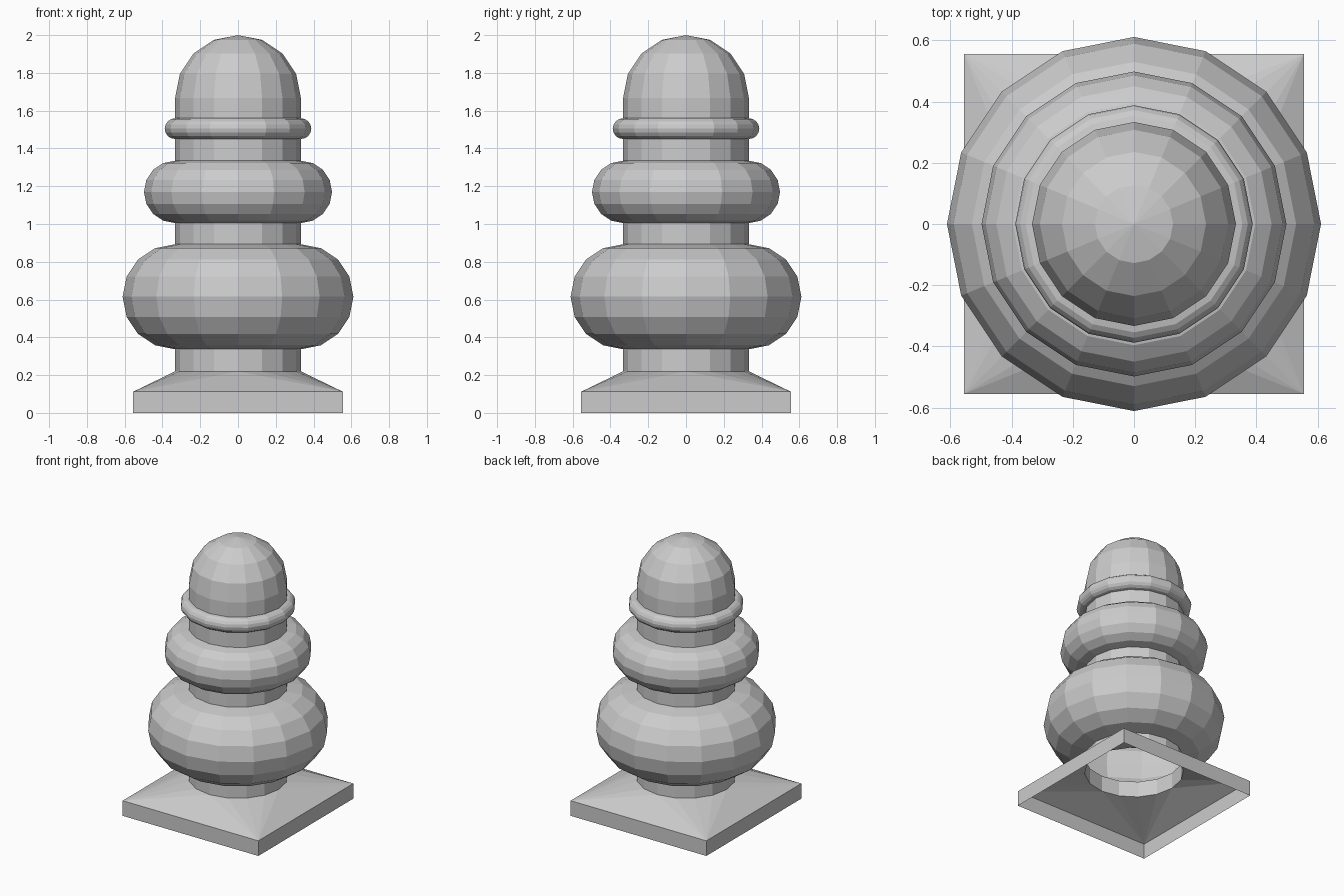
import bpy, bmesh
from math import sin, cos, pi

cube = bpy.data.objects.get("Cube")
if cube:
    bpy.data.objects.remove(cube, do_unlink=True)

SIDES = 16
NECK = 0.333       # radius of the straight shaft
HALF = 0.555       # half width of the square foot
SHAFT_Z = 0.22     # height where the shaft meets the foot

stone = bpy.data.materials.new("stone_grey")
stone.use_nodes = True
grey = (0.6, 0.6, 0.6, 1)
stone.diffuse_color = grey
stone.node_tree.nodes["Principled BSDF"].inputs["Base Color"].default_value = grey


def make_object(name, bm):
    mesh = bpy.data.meshes.new(name)
    bm.to_mesh(mesh)
    bm.free()
    mesh.materials.append(stone)
    obj = bpy.data.objects.new(name, mesh)
    bpy.context.collection.objects.link(obj)
    return obj


def ring(bm, radius, z):
    return [bm.verts.new((radius * cos(2 * pi * i / SIDES),
                          radius * sin(2 * pi * i / SIDES), z))
            for i in range(SIDES)]


def arc(centre_z, radius, start, end, steps, offset=0):
    """Profile points (r, z) along a circular arc."""
    angles = [start + (end - start) * i / steps for i in range(steps + 1)]
    return [(offset + radius * cos(a), centre_z + radius * sin(a)) for a in angles]


# Turned body: shaft with three rounded collars and a domed top
profile = [(NECK, SHAFT_Z)]
for centre_z, radius in ((0.615, 0.278), (1.17, 0.165), (1.505, 0.055)):
    profile += arc(centre_z, radius, -pi / 2, pi / 2, 8, NECK)
profile += arc(2 - NECK, NECK, 0, pi / 2, 4)[:-1]

bm = bmesh.new()
rings = [ring(bm, r, z) for r, z in profile]
for low, high in zip(rings, rings[1:]):
    for i in range(SIDES):
        j = (i + 1) % SIDES
        bm.faces.new((low[i], low[j], high[j], high[i]))
tip = bm.verts.new((0, 0, 2))
for i in range(SIDES):
    bm.faces.new((rings[-1][i], rings[-1][(i + 1) % SIDES], tip))
make_object("turned_body", bm)

# Square foot: open underneath, sloping up to the round shaft
bm = bmesh.new()
collar = ring(bm, NECK, SHAFT_Z)
corners = [(1, 1), (-1, 1), (-1, -1), (1, -1)]
bottom, top = [[bm.verts.new((HALF * x, HALF * y, z)) for x, y in corners]
               for z in (0, 0.112)]
quarter = SIDES // 4
for c in range(4):
    n = (c + 1) % 4
    bm.faces.new((bottom[c], bottom[n], top[n], top[c]))
    bm.faces.new((top[c], top[n], collar[(c + 1) * quarter % SIDES]))
    for i in range(c * quarter, (c + 1) * quarter):
        bm.faces.new((top[c], collar[(i + 1) % SIDES], collar[i]))
make_object("square_foot", bm)
